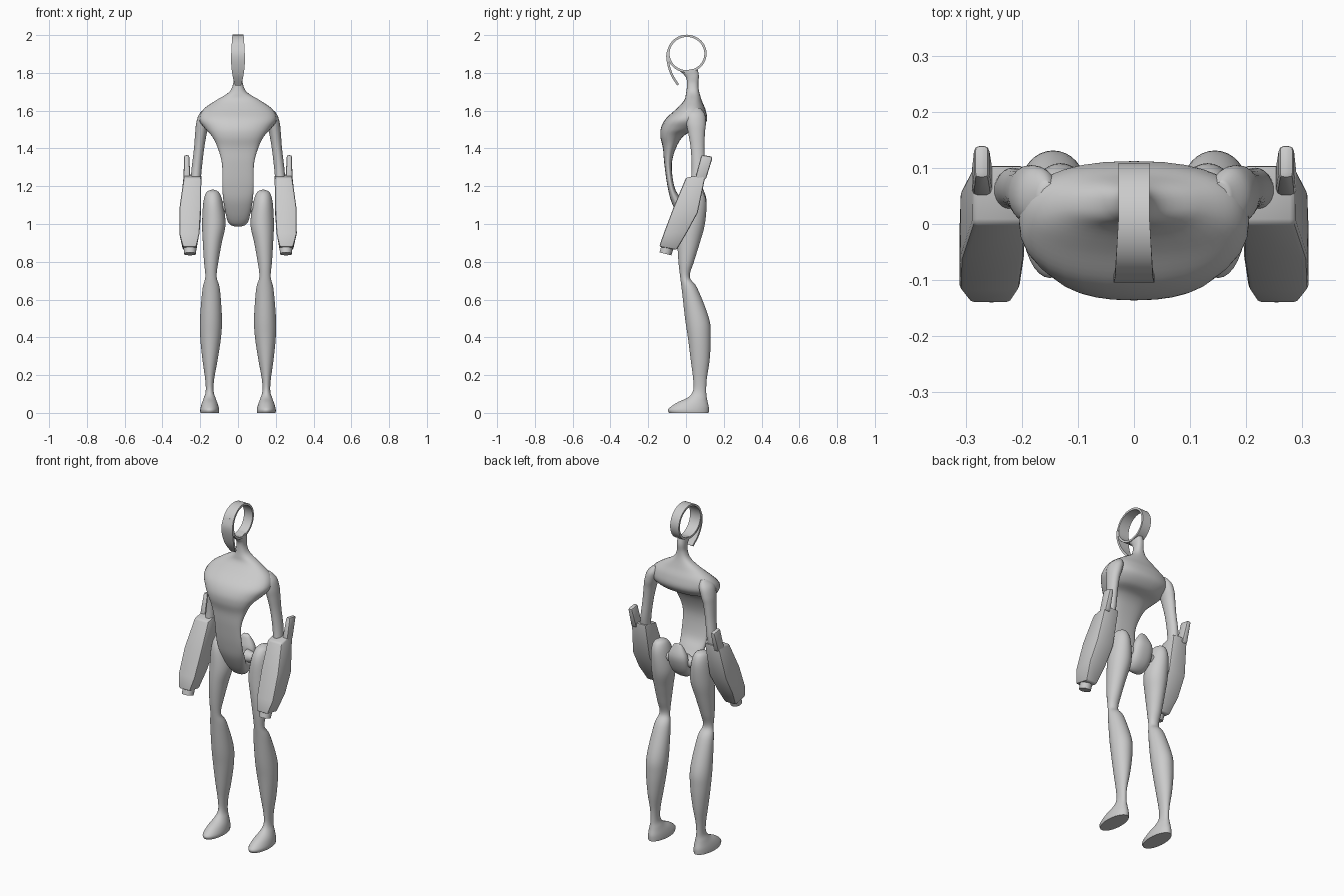
import bpy, bmesh, math

grey = bpy.data.materials.new("plain grey")
grey.diffuse_color = (0.6, 0.6, 0.6, 1)


def finish(name, bm, angle=None):
    bmesh.ops.recalc_face_normals(bm, faces=bm.faces[:])
    me = bpy.data.meshes.new(name)
    bm.to_mesh(me)
    bm.free()
    me.materials.append(grey)
    ob = bpy.data.objects.new(name, me)
    bpy.context.collection.objects.link(ob)
    bpy.context.view_layer.objects.active = ob
    ob.select_set(True)
    bpy.ops.object.shade_smooth_by_angle(angle=math.radians(angle or 50))
    ob.select_set(False)
    return ob


def skin(bm, rings, closed=False):
    vs = [[bm.verts.new(p) for p in r] for r in rings]
    n = len(vs[0])
    for i in range(len(vs) if closed else len(vs) - 1):
        a, b = vs[i], vs[(i + 1) % len(vs)]
        for j in range(n):
            k = (j + 1) % n
            bm.faces.new((a[j], a[k], b[k], b[j]))
    if not closed:
        bm.faces.new(vs[0])
        bm.faces.new(vs[-1])


def spline(rows, steps):
    out = []
    for i in range(len(rows) - 1):
        p = [rows[max(0, min(len(rows) - 1, i + d))] for d in (-1, 0, 1, 2)]
        for s in range(steps):
            t = s / steps
            out.append([0.5 * (2 * b + (c - a) * t + (2 * a - 5 * b + 4 * c - d) * t * t
                               + (3 * b - a - 3 * c + d) * t ** 3) for a, b, c, d in zip(*p)])
    return out + [list(rows[-1])]


def oval_loft(name, rows, side=1, n=32, steps=5, power=1.0):
    """rows: front y, front z, back y, back z, centre x, half width"""
    rings = []
    for yf, zf, yb, zb, xc, hw in spline(rows, steps):
        ring = []
        for j in range(n):
            a = 2 * math.pi * j / n
            c, s = math.cos(a), math.sin(a)
            c = math.copysign(abs(c) ** power, c)
            s = math.copysign(abs(s) ** power, s)
            t = 0.5 - 0.5 * s
            ring.append((side * (xc + hw * c), yf + (yb - yf) * t, zf + (zb - zf) * t))
        rings.append(ring)
    bm = bmesh.new()
    skin(bm, rings)
    return finish(name, bm)


def box_loft(name, rows, side, bevel):
    """rows: front y, front z, back y, back z, inner x, outer x"""
    bm = bmesh.new()
    skin(bm, [[(side * x0, yf, zf), (side * x1, yf, zf), (side * x1, yb, zb), (side * x0, yb, zb)]
              for yf, zf, yb, zb, x0, x1 in rows])
    bmesh.ops.recalc_face_normals(bm, faces=bm.faces[:])
    edges = [e for e in bm.edges if e.calc_face_angle(0) > math.radians(40)]
    bmesh.ops.bevel(bm, geom=edges, offset=bevel, segments=2, profile=0.5, affect='EDGES')
    return finish(name, bm, 35)


# Neck, chest shell, belly strip and curled pelvis in one sweep
oval_loft("torso", [
    (-0.03, 1.808, 0.06, 1.825, 0, .026), (0.0, 1.775, 0.068, 1.785, 0, .025),
    (0.005, 1.735, 0.065, 1.74, 0, .027), (0.0, 1.69, 0.07, 1.70, 0, .05),
    (-0.01, 1.655, 0.085, 1.65, 0, .12), (-0.05, 1.61, 0.105, 1.60, 0, .185),
    (-0.105, 1.56, 0.11, 1.545, 0, .205), (-0.132, 1.51, 0.07, 1.50, 0, .175),
    (-0.135, 1.46, 0.0, 1.475, 0, .14), (-0.122, 1.40, -0.045, 1.42, 0, .11),
    (-0.115, 1.32, -0.075, 1.32, 0, .085), (-0.098, 1.2, -0.062, 1.2, 0, .083),
    (-0.07, 1.10, -0.03, 1.14, 0, .077), (0.0, 0.99, 0.005, 1.09, 0, .06),
    (0.07, 1.02, 0.04, 1.10, 0, .06), (0.108, 1.12, 0.045, 1.14, 0, .058),
    (0.085, 1.195, 0.06, 1.185, 0, .025), (0.075, 1.198, 0.07, 1.195, 0, .004)], power=0.85)


# Head: a flat band bent into a ring, plus a strip hanging in front
def band_section(y, z, ny, nz, w, t):
    return [(sx * w, y + s * ny * t, z + s * nz * t) for sx, s in ((-1, 1), (1, 1), (1, -1), (-1, -1))]


rings = []
for i in range(64):
    a = 2 * math.pi * i / 64
    c, s = math.cos(a), math.sin(a)
    rings.append(band_section(0.005 + 0.098 * c, 1.902 + 0.094 * s, c, s,
                              0.028 - 0.006 * min(c, 0), 0.006))
bm = bmesh.new()
skin(bm, rings, True)
finish("head_ring", bm)

path = spline([(-0.083, 1.945, .032), (-0.098, 1.90, .036), (-0.094, 1.85, .036),
               (-0.075, 1.79, .029), (-0.042, 1.737, .016)], 6)
rings = []
for i, (y, z, w) in enumerate(path):
    a, b = path[max(i - 1, 0)], path[min(i + 1, len(path) - 1)]
    dy, dz = b[0] - a[0], b[1] - a[1]
    l = math.hypot(dy, dz)
    rings.append(band_section(y, z, dz / l, -dy / l, w, 0.006))
bm = bmesh.new()
skin(bm, rings)
finish("face_strip", bm)

for side, tag in ((1, "left"), (-1, "right")):
    # Upper arm
    oval_loft(tag + "_upper_arm", [
        (0.03, 1.615, 0.075, 1.615, .155, .015), (0.0, 1.585, 0.10, 1.58, .17, .035),
        (0.0, 1.54, 0.105, 1.53, .185, .036), (0.012, 1.48, 0.10, 1.48, .196, .031),
        (0.025, 1.40, 0.098, 1.40, .206, .027), (0.03, 1.30, 0.10, 1.30, .218, .027),
        (0.025, 1.22, 0.09, 1.22, .225, .027)], side, n=24)
    # Boxy forearm with a rear prong and an end plug
    box_loft(tag + "_forearm", [
        (0.0, 1.245, 0.105, 1.265, .194, .287), (-0.065, 1.09, 0.062, 1.06, .196, .309),
        (-0.118, 0.95, 0.005, 0.955, .204, .311), (-0.142, 0.88, -0.05, 0.862, .22, .292)], side, .009)
    box_loft(tag + "_forearm_prong", [
        (0.082, 1.366, 0.142, 1.356, .258, .285), (0.045, 1.23, 0.105, 1.235, .252, .289)], side, .01)
    oval_loft(tag + "_forearm_plug", [
        (-0.13, 0.885, -0.065, 0.872, .254, .034), (-0.14, 0.85, -0.078, 0.834, .254, .032)],
        side, n=20, steps=1)
    # Hip joint between pelvis and thigh
    bm = bmesh.new()
    skin(bm, [[(side * x, 0.04 + r * math.cos(k * math.pi / 10), 1.09 + r * math.sin(k * math.pi / 10))
               for k in range(20)] for x, r in ((.03, .04), (.06, .03), (.08, .028), (.12, .04))])
    finish(tag + "_hip_joint", bm)
    # Thigh, calf and foot in one sweep
    oval_loft(tag + "_leg", [
        (0.045, 1.182, 0.055, 1.182, .133, .004), (0.0, 1.165, 0.09, 1.168, .134, .034),
        (-0.03, 1.11, 0.108, 1.11, .132, .052), (-0.042, 1.0, 0.10, 1.0, .128, .062),
        (-0.045, 0.9, 0.073, 0.9, .136, .05), (-0.04, 0.8, 0.042, 0.8, .142, .038),
        (-0.031, 0.72, 0.02, 0.72, .143, .03), (-0.022, 0.65, 0.06, 0.66, .142, .046),
        (-0.005, 0.5, 0.122, 0.5, .143, .058), (0.01, 0.4, 0.131, 0.4, .145, .055),
        (0.025, 0.28, 0.125, 0.28, .148, .04), (0.038, 0.18, 0.11, 0.18, .15, .024),
        (0.038, 0.12, 0.107, 0.11, .15, .021), (0.012, 0.083, 0.112, 0.07, .15, .032),
        (-0.05, 0.053, 0.12, 0.035, .15, .044), (-0.094, 0.02, 0.121, 0.015, .15, .05),
        (-0.09, 0.0, 0.12, 0.0, .15, .049)], side)
